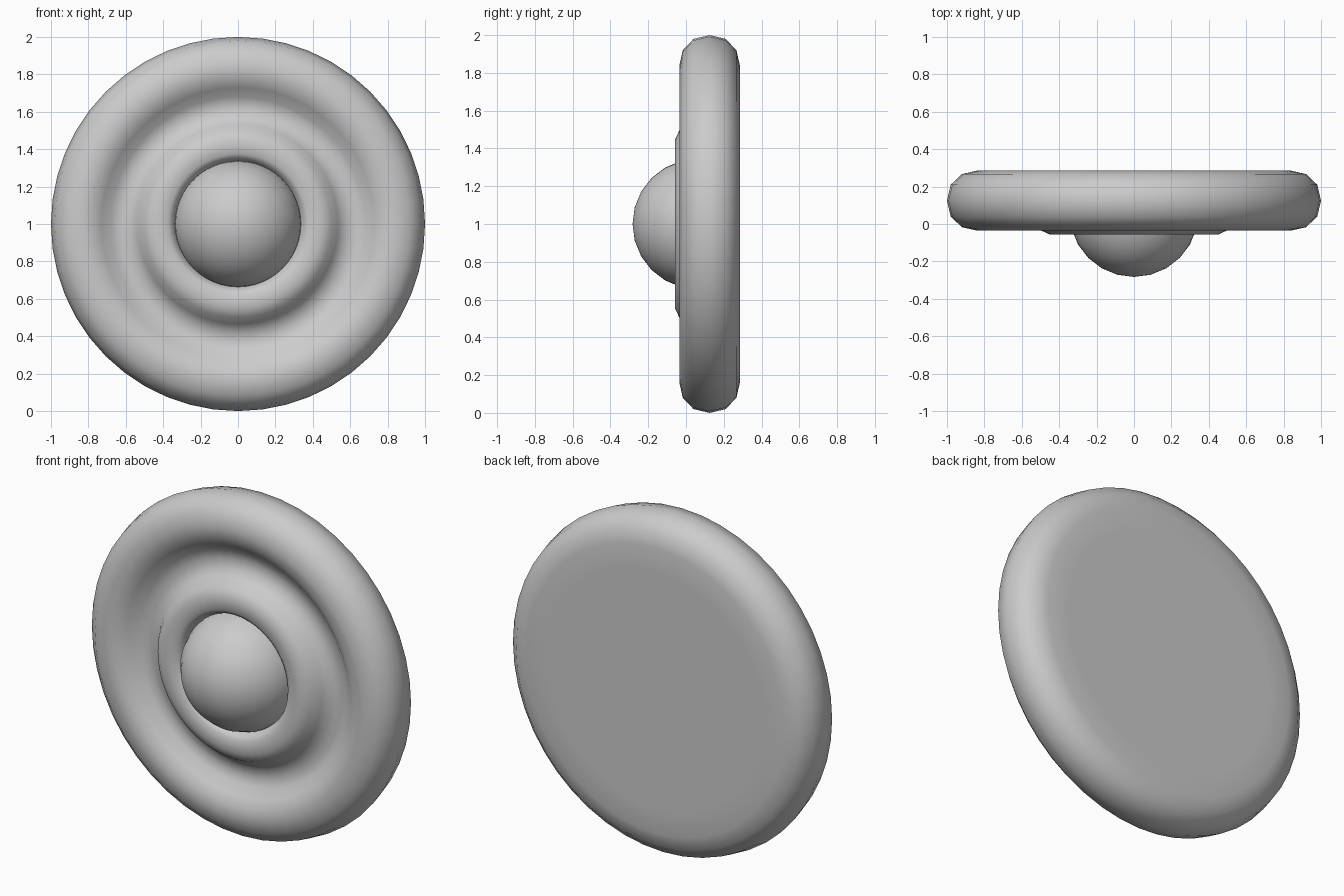
import bpy, bmesh, math

if "Cube" in bpy.data.objects:
    bpy.data.objects.remove(bpy.data.objects["Cube"])

SEGMENTS = 48

def lathe(name, profile):
    """Revolve (radius, y) points around the horizontal y axis at z = 1."""
    bm = bmesh.new()
    verts = [bm.verts.new((r, y, 1)) for r, y in profile]
    edges = [bm.edges.new(pair) for pair in zip(verts, verts[1:])]
    bmesh.ops.spin(bm, geom=verts + edges, cent=(0, 0, 1), axis=(0, 1, 0),
                   angle=math.tau, steps=SEGMENTS, use_duplicate=False)
    bmesh.ops.remove_doubles(bm, verts=bm.verts, dist=1e-4)
    bmesh.ops.recalc_face_normals(bm, faces=bm.faces)
    mesh = bpy.data.meshes.new(name)
    bm.to_mesh(mesh)
    bm.free()
    obj = bpy.data.objects.new(name, mesh)
    bpy.context.collection.objects.link(obj)
    bpy.ops.object.select_all(action='DESELECT')
    obj.select_set(True)
    bpy.context.view_layer.objects.active = obj
    bpy.ops.object.shade_smooth_by_angle(angle=math.radians(60))
    return obj

# Disc: raised centre plate, groove, rounded rim and flat back
lathe("disc", [
    (0, 0.0), (0.335, 0.0), (0.35, -0.035), (0.375, -0.055), (0.45, -0.057),
    (0.5, -0.033), (0.535, 0.02), (0.575, 0.055), (0.63, 0.065),
    (0.68, 0.05), (0.73, 0.005), (0.78, -0.025), (0.84, -0.035),
    (0.92, -0.017), (0.98, 0.04), (1.0, 0.125), (0.98, 0.21),
    (0.92, 0.267), (0.84, 0.285), (0.7, 0.285), (0, 0.285)])

# Dome button in the middle of the front
R, Y = 0.345, 0.062
lathe("centre_dome", [
    (R * math.sin(math.radians(a)), Y - R * math.cos(math.radians(a)))
    for a in range(0, 91, 15)])
